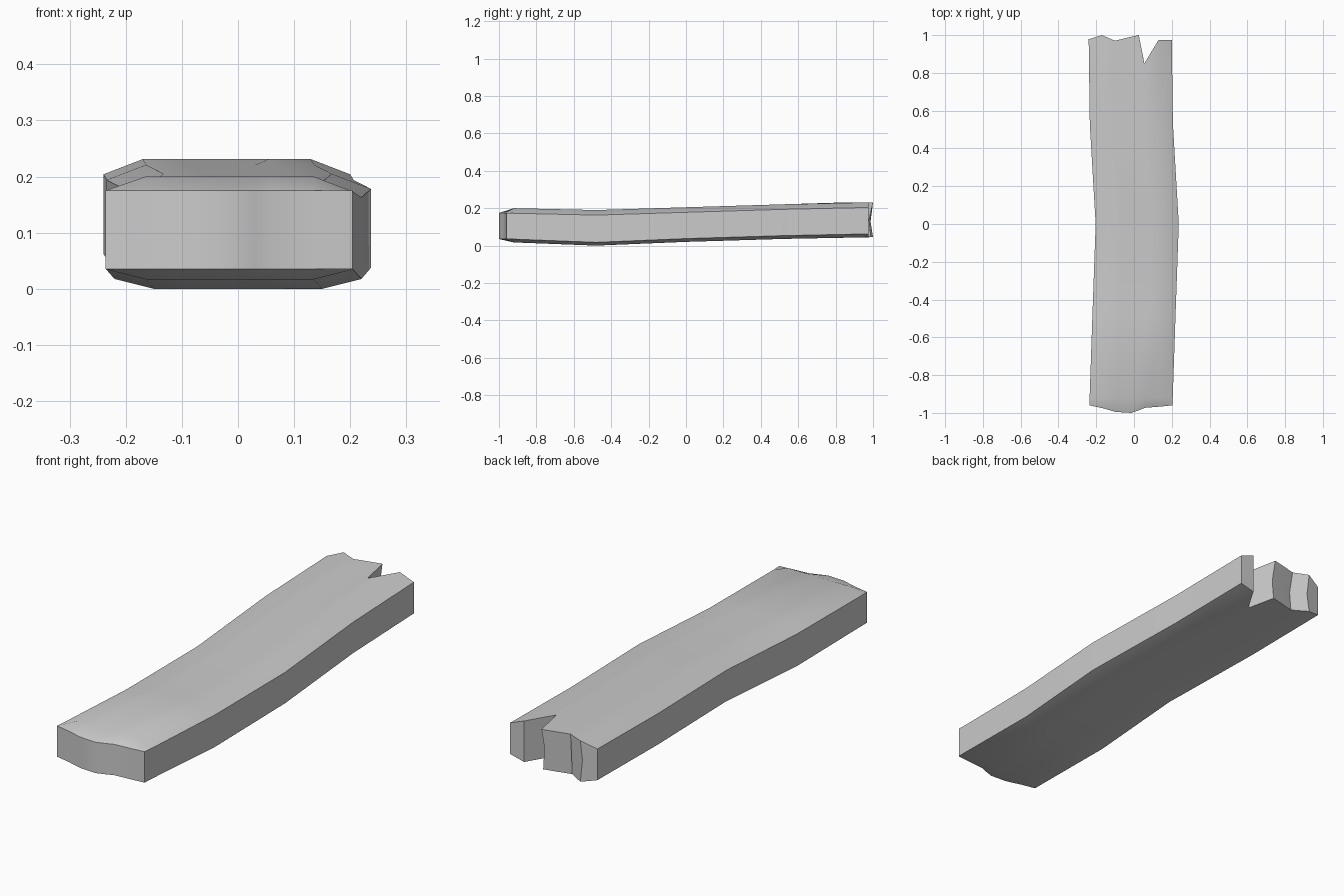
import bpy
import bmesh
from math import radians

cube = bpy.data.objects.get("Cube")
if cube:
    bpy.data.objects.remove(cube, do_unlink=True)

# Wood colour
grey = bpy.data.materials.new("pale_grey")
grey.use_nodes = True
tone = (0.6, 0.6, 0.6, 1)
grey.diffuse_color = tone
grey.node_tree.nodes["Principled BSDF"].inputs["Base Color"].default_value = tone

# Columns across the plank, with the worn front end and the split back end
across = [-0.22, -0.15, -0.08, 0, 0.045, 0.075, 0.15, 0.22]
front_y = [-0.96, -0.975, -0.995, -1, -0.985, -0.973, -0.967, -0.96]
back_y = [0.978, 1, 0.97, 0.99, 1, 0.85, 0.975, 0.975]
last = len(across) - 1

# Stations along the plank: y, sideways bend, underside, top
stations = [
    (front_y, -0.016, 0.035, 0.175),
    (-0.92, -0.015, 0.017, 0.2),
    (-0.48, 0, 0, 0.19),
    (0, 0.017, 0.02, 0.205),
    (0.53, -0.014, 0.036, 0.221),
    (back_y, -0.02, 0.045, 0.231),
]

bm = bmesh.new()
tops, bottoms = [], []
for n, (y, bend, low, high) in enumerate(stations):
    top, bottom = [], []
    for i, u in enumerate(across):
        # The long edges are chamfered except at the worn front
        drop = 0.027 if i in (0, last) and n else 0
        yy = y[i] if isinstance(y, list) else y
        top.append(bm.verts.new((u + bend, yy, high - drop)))
        back_lean = 0.012 if n == len(stations) - 1 and 2 <= i <= 4 else 0
        bottom.append(bm.verts.new((u + bend, yy - back_lean, low + drop * 0.65)))
    tops.append(top)
    bottoms.append(bottom)

# Top, underside and long sides
for n in range(len(stations) - 1):
    for layer in (tops, bottoms):
        a, b = layer[n], layer[n + 1]
        for i in range(last):
            bm.faces.new((a[i], a[i + 1], b[i + 1], b[i]))
    for i in (0, last):
        bm.faces.new((tops[n][i], tops[n + 1][i], bottoms[n + 1][i], bottoms[n][i]))

# End walls; the broken back is slightly hollow on its wide prong
for n in (0, len(stations) - 1):
    posts = []
    for i in range(last + 1):
        t, b = tops[n][i], bottoms[n][i]
        post = [t, b]
        if n and 1 <= i <= 4:
            middle = (t.co + b.co) / 2
            middle.y -= 0.015
            post.insert(1, bm.verts.new(middle))
        posts.append(post)
    for left, right in zip(posts, posts[1:]):
        bm.faces.new(left + right[::-1])

bmesh.ops.recalc_face_normals(bm, faces=bm.faces[:])
mesh = bpy.data.meshes.new("plank")
bm.to_mesh(mesh)
bm.free()
mesh.materials.append(grey)
plank = bpy.data.objects.new("plank", mesh)
bpy.context.collection.objects.link(plank)

# Soft shading with crisp edges
bpy.ops.object.select_all(action="DESELECT")
plank.select_set(True)
bpy.context.view_layer.objects.active = plank
bpy.ops.object.shade_smooth_by_angle(angle=radians(35))
